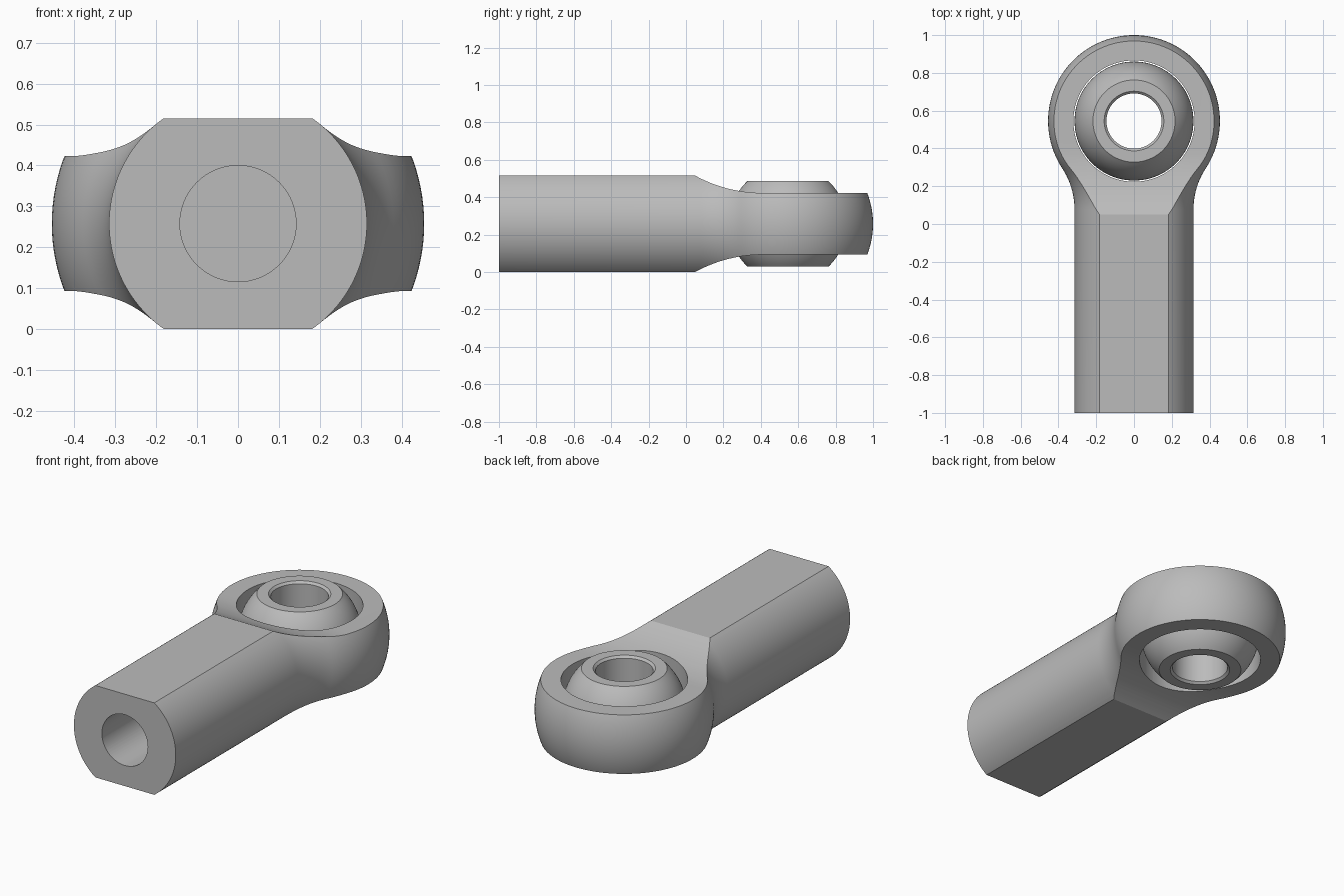
import bpy, bmesh
from math import sin, cos, pi, sqrt, radians, atan2
from mathutils import Vector

cube = bpy.data.objects.get("Cube")
if cube:
    bpy.data.objects.remove(cube, do_unlink=True)

MID_Z = 0.258      # centre plane height
EYE_Y = 0.545      # centre of the eye
SHANK_R, HEAD_R, BALL_R = 0.315, 0.455, 0.315
FLAT_H, HEAD_H, BALL_H = 0.257, 0.165, 0.228

steel = bpy.data.materials.new("grey steel")
steel.use_nodes = True
steel.diffuse_color = (0.5, 0.5, 0.5, 1)
steel.node_tree.nodes["Principled BSDF"].inputs["Base Color"].default_value = (0.5, 0.5, 0.5, 1)


def add_object(name, bm):
    bmesh.ops.remove_doubles(bm, verts=bm.verts, dist=1e-5)
    bmesh.ops.recalc_face_normals(bm, faces=bm.faces)
    mesh = bpy.data.meshes.new(name)
    bm.to_mesh(mesh)
    bm.free()
    mesh.materials.append(steel)
    obj = bpy.data.objects.new(name, mesh)
    bpy.context.collection.objects.link(obj)
    return obj


def lathe(name, points, axis, centre, steps=96, closed=False):
    """Spin (radius, distance along axis) points round the axis."""
    bm = bmesh.new()
    verts = [bm.verts.new(centre + Vector((r, 0, 0)) + axis * d) for r, d in points]
    edges = [bm.edges.new(pair) for pair in zip(verts, verts[1:])]
    if closed:
        edges.append(bm.edges.new((verts[-1], verts[0])))
    bmesh.ops.spin(bm, geom=verts + edges, cent=centre, axis=axis,
                   angle=2 * pi, steps=steps, use_merge=True)
    return add_object(name, bm)


def extrude_side(name, outline, half_width):
    """Extrude a (y, z) outline across x."""
    bm = bmesh.new()
    face = bm.faces.new([bm.verts.new((-half_width, y, z)) for y, z in outline])
    new = bmesh.ops.extrude_face_region(bm, geom=[face])["geom"]
    bmesh.ops.translate(bm, vec=(2 * half_width, 0, 0),
                        verts=[v for v in new if isinstance(v, bmesh.types.BMVert)])
    return add_object(name, bm)


def combine(obj, cutter, operation):
    mod = obj.modifiers.new(operation.lower(), "BOOLEAN")
    mod.object, mod.operation, mod.solver = cutter, operation, "EXACT"
    bpy.context.view_layer.objects.active = obj
    bpy.ops.object.modifier_apply(modifier=mod.name)
    bpy.data.objects.remove(cutter, do_unlink=True)


def smooth(obj, degrees):
    bpy.ops.object.select_all(action="DESELECT")
    obj.select_set(True)
    bpy.context.view_layer.objects.active = obj
    bpy.ops.object.shade_smooth_by_angle(angle=radians(degrees))


Y, Z = Vector((0, 1, 0)), Vector((0, 0, 1))
axis_origin = Vector((0, 0, MID_Z))
eye_centre = Vector((0, EYE_Y, MID_Z))

# Body: round shank, concave fillet and spherical head in one turned shape
fillet_r = 0.394
fillet_x = SHANK_R + fillet_r
fillet_y = EYE_Y - sqrt((HEAD_R + fillet_r) ** 2 - fillet_x ** 2)
join = atan2(EYE_Y - fillet_y, fillet_x)
profile = [(0, -1), (SHANK_R, -1)]
for i in range(13):
    a = join * i / 12
    profile.append((fillet_x - fillet_r * cos(a), fillet_y + fillet_r * sin(a)))
for i in range(1, 41):
    a = -join + (pi / 2 + join) * i / 40
    profile.append((HEAD_R * cos(a) if i < 40 else 0, EYE_Y + HEAD_R * sin(a)))
body = lathe("rod_end_body", profile, Y, axis_origin, 128)

# Flats on the shank sweep down to the thinner head
neck_start, neck_end = 0.05, 0.41
length, drop = neck_end - neck_start, FLAT_H - HEAD_H
sweep_r = (length ** 2 + drop ** 2) / (2 * drop)
upper = [(-1.2, FLAT_H)]
for i in range(17):
    y = neck_start + length * i / 16
    upper.append((y, HEAD_H + sweep_r - sqrt(sweep_r ** 2 - (neck_end - y) ** 2)))
upper.append((1.2, HEAD_H))
outline = [(y, MID_Z + h) for y, h in upper] + [(y, MID_Z - h) for y, h in reversed(upper)]
combine(body, extrude_side("flats_cutter", outline, 0.7), "INTERSECT")

# Eye opening and threaded-end bore
combine(body, lathe("eye_cutter", [(0, -0.5), (0.321, -0.5), (0.321, 0.5), (0, 0.5)],
                    Z, eye_centre), "DIFFERENCE")
combine(body, lathe("bore_cutter", [(0, -1.2), (0.142, -1.2), (0.142, -0.1), (0, -0.1)],
                    Y, axis_origin, 64), "DIFFERENCE")
smooth(body, 20)

# Swivel ball with flat ends and a chamfered through hole
hole_r, chamfer = 0.146, 0.012
tilt = atan2(BALL_H, sqrt(BALL_R ** 2 - BALL_H ** 2))
ring = []
for i in range(25):
    a = -tilt + 2 * tilt * i / 24
    ring.append((BALL_R * cos(a), BALL_R * sin(a)))
ring += [(hole_r + chamfer, BALL_H), (hole_r, BALL_H - chamfer),
         (hole_r, chamfer - BALL_H), (hole_r + chamfer, -BALL_H)]
ball = lathe("swivel_ball", ring, Z, eye_centre, closed=True)
smooth(ball, 25)
